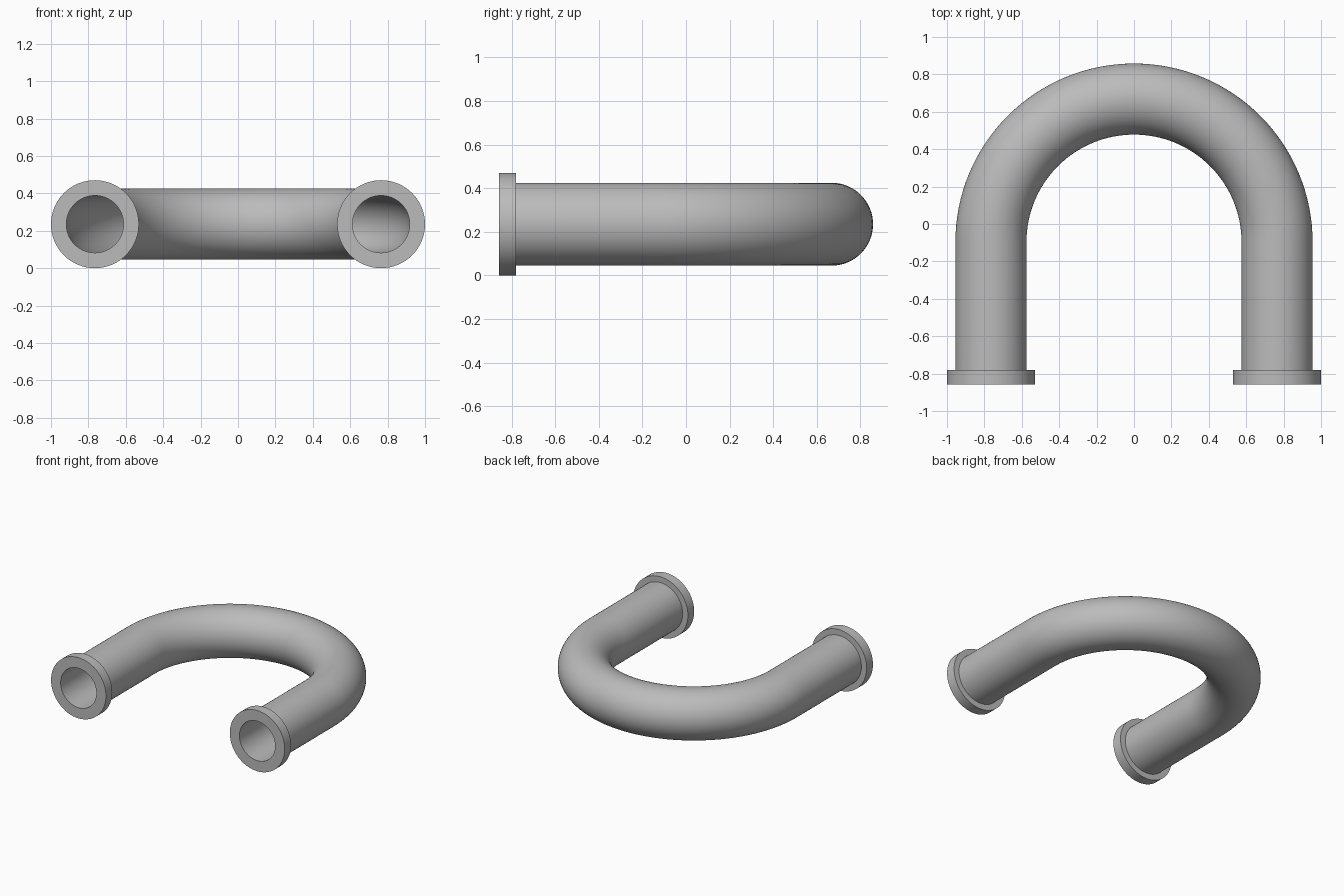
import bpy, bmesh, math
from mathutils import Vector

if "Cube" in bpy.data.objects:
    bpy.data.objects.remove(bpy.data.objects["Cube"])

BEND_R, BEND_Y, AXIS_Z = 0.765, -0.097, 0.235   # bend radius, bend centre, pipe axis height
OUTER, BORE, FLANGE = 0.19, 0.153, 0.235        # section radii
Y_FRONT, Y_BACK = -0.857, -0.78                 # flange faces
SIDES, BEND_STEPS = 64, 64

steel = bpy.data.materials.new("steel_grey")
steel.diffuse_color = (0.5, 0.5, 0.5, 1)
steel.use_nodes = True
steel.node_tree.nodes["Principled BSDF"].inputs["Base Color"].default_value = steel.diffuse_color


def loft(name, stations, closed=False):
    """Join circular rings given as (centre, sideways direction, radius)."""
    bm = bmesh.new()
    rings = []
    for centre, side, r in stations:
        ring = []
        for i in range(SIDES):
            a = 2 * math.pi * i / SIDES
            ring.append(bm.verts.new(centre + side * (r * math.cos(a)) + Vector((0, 0, r * math.sin(a)))))
        rings.append(ring)
    pairs = list(zip(rings, rings[1:]))
    if closed:
        pairs.append((rings[-1], rings[0]))
    for a, b in pairs:
        for i in range(SIDES):
            j = (i + 1) % SIDES
            bm.faces.new((a[i], a[j], b[j], b[i]))
    bmesh.ops.recalc_face_normals(bm, faces=bm.faces)
    mesh = bpy.data.meshes.new(name)
    bm.to_mesh(mesh)
    bm.free()
    mesh.materials.append(steel)
    obj = bpy.data.objects.new(name, mesh)
    bpy.context.collection.objects.link(obj)
    bpy.ops.object.select_all(action='DESELECT')
    obj.select_set(True)
    bpy.context.view_layer.objects.active = obj
    bpy.ops.object.shade_smooth_by_angle(angle=math.radians(35))
    return obj


# U-shaped centre line: straight leg, half-circle bend, straight leg
path = [(Vector((BEND_R, Y_BACK, AXIS_Z)), Vector((1, 0, 0)))]
for k in range(BEND_STEPS + 1):
    t = math.pi * k / BEND_STEPS
    d = Vector((math.cos(t), math.sin(t), 0))
    path.append((Vector((0, BEND_Y, AXIS_Z)) + d * BEND_R, d))
path.append((Vector((-BEND_R, Y_BACK, AXIS_Z)), Vector((-1, 0, 0))))

# Hollow bent pipe: outer wall out, bore wall back
loft("bent_pipe",
     [(c, d, OUTER) for c, d in path] + [(c, d, BORE) for c, d in reversed(path)],
     closed=True)

# End flanges with the bore running through
for name, x in (("right_flange", BEND_R), ("left_flange", -BEND_R)):
    profile = [(BORE, Y_BACK), (BORE, Y_FRONT), (FLANGE, Y_FRONT), (FLANGE, Y_BACK)]
    loft(name, [(Vector((x, y, AXIS_Z)), Vector((1, 0, 0)), r) for r, y in profile], closed=True)
